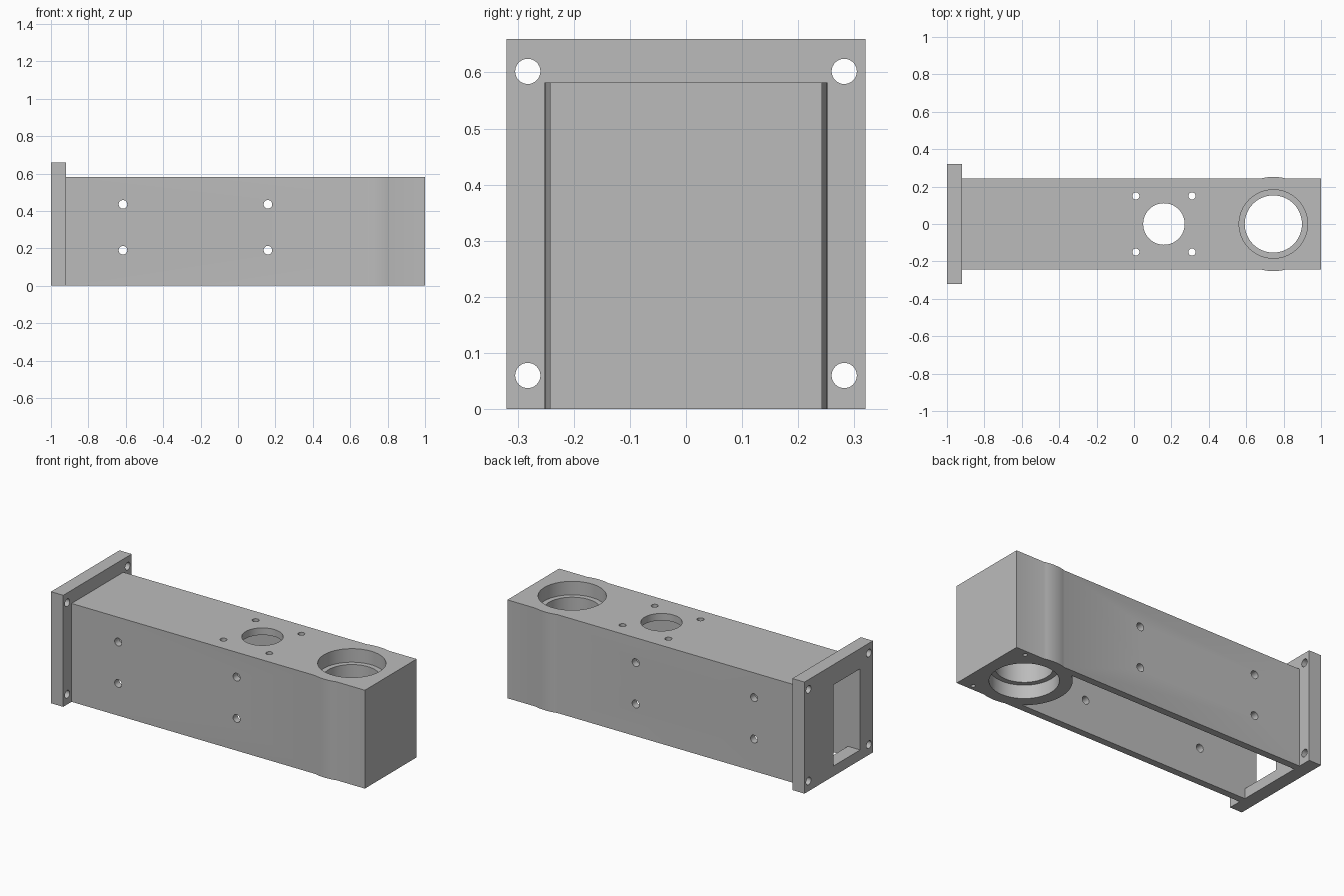
import bpy
import bmesh
from math import sin, cos, asin, pi
from mathutils import Matrix, Vector

if "Cube" in bpy.data.objects:
    bpy.data.objects.remove(bpy.data.objects["Cube"])

metal = bpy.data.materials.new("grey_metal")
metal.use_nodes = True
GREY = (0.5, 0.5, 0.5, 1)
metal.diffuse_color = GREY
metal.node_tree.nodes["Principled BSDF"].inputs["Base Color"].default_value = GREY

# Main dimensions
HALF_W, HEIGHT, WALL = 0.242, 0.582, 0.042
FLANGE_X, END_X = -0.92, 1.0
BOSS_X, BOSS_R = 0.745, 0.252
INNER_W = HALF_W - WALL
INNER_TOP = HEIGHT - WALL


def make_object(name, bm):
    bmesh.ops.recalc_face_normals(bm, faces=bm.faces)
    mesh = bpy.data.meshes.new(name)
    bm.to_mesh(mesh)
    bm.free()
    mesh.materials.append(metal)
    obj = bpy.data.objects.new(name, mesh)
    bpy.context.collection.objects.link(obj)
    return obj


def prism(name, outline, z0, z1):
    """Extrude an xy outline from z0 to z1."""
    bm = bmesh.new()
    base = bm.faces.new([bm.verts.new((x, y, z0)) for x, y in outline])
    out = bmesh.ops.extrude_face_region(bm, geom=[base])
    top = [v for v in out["geom"] if isinstance(v, bmesh.types.BMVert)]
    bmesh.ops.translate(bm, verts=top, vec=(0, 0, z1 - z0))
    return make_object(name, bm)


def box(name, lo, hi):
    return prism(name, [(lo[0], lo[1]), (hi[0], lo[1]), (hi[0], hi[1]), (lo[0], hi[1])], lo[2], hi[2])


def rod(start, end, radius, sides=32):
    """Round cutter between two points."""
    a, b = Vector(start), Vector(end)
    turn = (b - a).to_track_quat("Z", "Y").to_matrix().to_4x4()
    bm = bmesh.new()
    bmesh.ops.create_cone(bm, cap_ends=True, segments=sides, radius1=radius, radius2=radius,
                          depth=(b - a).length, matrix=Matrix.Translation((a + b) / 2) @ turn)
    return make_object("cutter", bm)


def cut(target, cutter):
    cutter.hide_render = True
    mod = target.modifiers.new("cut", "BOOLEAN")
    mod.operation, mod.solver, mod.object = "DIFFERENCE", "EXACT", cutter
    bpy.context.view_layer.objects.active = target
    bpy.ops.object.modifier_apply(modifier=mod.name)
    bpy.data.objects.remove(cutter)


def arc(start, end, steps):
    angles = [start + (end - start) * i / steps for i in range(steps + 1)]
    return [(BOSS_X + BOSS_R * cos(t), BOSS_R * sin(t)) for t in angles]


# Housing: long block whose sides swell around the bearing boss
swell = asin(HALF_W / BOSS_R)
outline = [(FLANGE_X, -HALF_W)] + arc(-pi + swell, -swell, 10)
outline += [(END_X, -HALF_W), (END_X, HALF_W)] + arc(swell, pi - swell, 10) + [(FLANGE_X, HALF_W)]
housing = prism("housing", outline, 0, HEIGHT)

# Cavity open below, ending at the round boss
inner = asin(INNER_W / BOSS_R)
cavity = [(-1.1, -INNER_W)] + arc(pi + inner, pi - inner, 32) + [(-1.1, INNER_W)]
cut(housing, prism("cutter", cavity, -0.1, INNER_TOP))

# Bearing bore with a counterbore at each end
cut(housing, rod((BOSS_X, 0, -0.1), (BOSS_X, 0, 0.7), 0.153, 64))
cut(housing, rod((BOSS_X, 0, HEIGHT - 0.08), (BOSS_X, 0, 0.7), 0.183, 64))
cut(housing, rod((BOSS_X, 0, -0.1), (BOSS_X, 0, 0.08), 0.183, 64))

# Motor opening with four screw holes in the top
MOTOR_X = 0.16
cut(housing, rod((MOTOR_X, 0, 0.5), (MOTOR_X, 0, 0.7), 0.111, 64))
for sx in (-1, 1):
    for sy in (-1, 1):
        x, y = MOTOR_X + 0.15 * sx, 0.15 * sy
        cut(housing, rod((x, y, 0.5), (x, y, 0.7), 0.019))

# Cross holes through both side walls
for x in (-0.615, MOTOR_X):
    for z in (0.19, 0.435):
        cut(housing, rod((x, -0.4, z), (x, 0.4, z), 0.023))

# Blind screw holes under the end block
for y in (-0.21, 0.21):
    cut(housing, rod((0.915, y, -0.1), (0.915, y, 0.1), 0.012, 20))

# End flange with an offset window and corner holes
flange = box("mounting_flange", (-1, -0.32, 0), (FLANGE_X, 0.32, 0.66))
cut(flange, box("cutter", (-1.1, -INNER_W, 0.06), (-0.8, 0.05, INNER_TOP)))
for y in (-0.282, 0.282):
    for z in (0.06, 0.602):
        cut(flange, rod((-1.1, y, z), (-0.8, y, z), 0.0225))

# Smooth round walls, keep edges sharp
for obj in (housing, flange):
    bpy.ops.object.select_all(action="DESELECT")
    obj.select_set(True)
    bpy.context.view_layer.objects.active = obj
    bpy.ops.object.shade_smooth_by_angle(angle=0.5)
